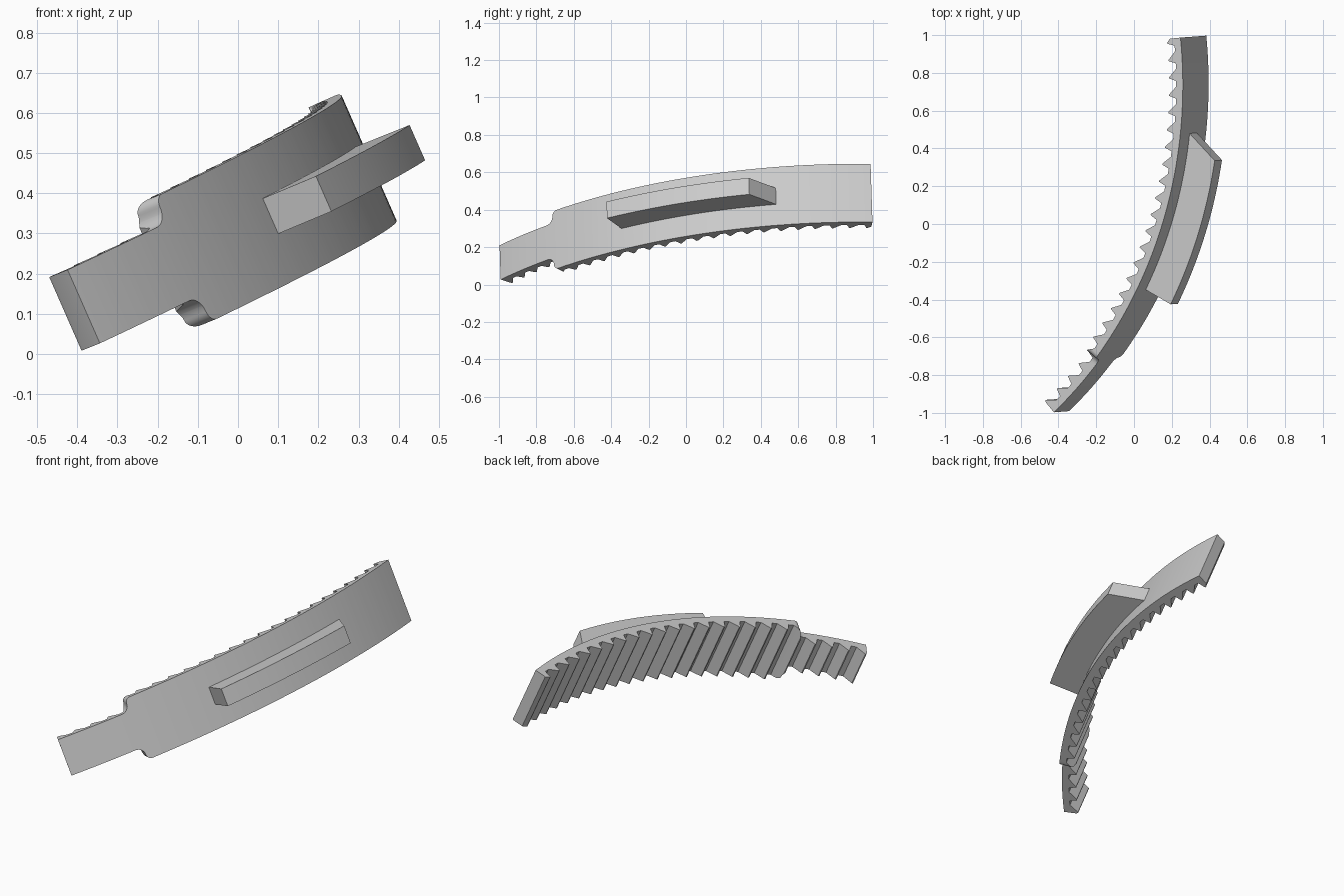
import bpy
import bmesh
from math import radians, sin, cos, pi, sqrt
from mathutils import Vector

cube = bpy.data.objects.get("Cube")
if cube:
    bpy.data.objects.remove(cube, do_unlink=True)

# Tilted frame: AXIS runs across the strip, U and V span the plane of the arc
AXIS = Vector((-0.402, -0.03, 0.915)).normalized()
U = Vector((0.916, 0, 0.402)).normalized()
V = AXIS.cross(U)
CENTRE = U * -1.855 + V * 0.78 + AXIS * 0.292

OUTER, ROOT, TIP = 2.35, 2.312, 2.271       # radii
START, END = -48.7, 5.4                     # sweep in degrees
TEETH, FIRST, PITCH = 24, -48.6, 2.32
NARROW, WIDE = 0.1, 0.17                    # half widths
NECK = -40.1                                # where the tang widens

steel = bpy.data.materials.new("plain_grey")
steel.use_nodes = True
grey = (0.6, 0.6, 0.6, 1)
steel.diffuse_color = grey
steel.node_tree.nodes["Principled BSDF"].inputs["Base Color"].default_value = grey


def point(r, deg, across):
    a = radians(deg)
    return CENTRE + U * (r * cos(a)) + V * (r * sin(a)) + AXIS * across


def sweep(name, sections):
    """Bridge four-cornered sections (inner r, inner deg, outer r, outer deg, half width)."""
    bm = bmesh.new()
    rings = []
    for ri, di, ro, do, w in sections:
        corners = ((ri, di, -w), (ro, do, -w), (ro, do, w), (ri, di, w))
        rings.append([bm.verts.new(point(*c)) for c in corners])
    for p, q in zip(rings, rings[1:]):
        for i in range(4):
            j = (i + 1) % 4
            bm.faces.new((p[i], p[j], q[j], q[i]))
    bm.faces.new(rings[0])
    bm.faces.new(rings[-1])
    bmesh.ops.recalc_face_normals(bm, faces=bm.faces)
    mesh = bpy.data.meshes.new(name)
    bm.to_mesh(mesh)
    bm.free()
    mesh.materials.append(steel)
    obj = bpy.data.objects.new(name, mesh)
    bpy.context.collection.objects.link(obj)
    bpy.ops.object.select_all(action="DESELECT")
    obj.select_set(True)
    bpy.context.view_layer.objects.active = obj
    bpy.ops.object.shade_smooth_by_angle(angle=radians(28))
    return obj


# Tooth outline as (degrees, radius) pairs
outline = []
for k in range(TEETH):
    t = FIRST + k * PITCH
    outline += [(t - 0.34, ROOT), (t, TIP), (t + 0.15, TIP), (t + 1.25, ROOT)]


def inner_radius(d):
    for (d0, r0), (d1, r1) in zip(outline, outline[1:]):
        if d0 <= d <= d1:
            return r0 + (r1 - r0) * (d - d0) / (d1 - d0)
    return ROOT


# Shoulder: concave then convex quarter round
R_IN, R_OUT = 0.042, 0.028
DEG = 180 / pi / OUTER


def half_width(d):
    s = (d - NECK) / DEG
    if s <= 0:
        return NARROW
    if s <= R_IN:
        return NARROW + R_IN - sqrt(R_IN ** 2 - s ** 2)
    s = R_IN + R_OUT - s
    if s <= 0:
        return WIDE
    return WIDE - R_OUT + sqrt(max(R_OUT ** 2 - s ** 2, 0))


stations = {round(d, 4) for d, r in outline if START < d < END} | {START, END}
for i in range(9):
    a = i * pi / 16
    stations.add(round(NECK + DEG * R_IN * sin(a), 4))
    stations.add(round(NECK + DEG * (R_IN + R_OUT * (1 - cos(a))), 4))

sweep("toothed_strip", [(inner_radius(d), d, OUTER, d, half_width(d))
                        for d in sorted(stations)])

# Raised rib on the convex face: square near end, slanted far end
STEPS = 20
sweep("outer_rib", [(OUTER - 0.01, -28.4 + 21.5 * i / STEPS,
                     2.513, -28.4 + 18.45 * i / STEPS, 0.048)
                    for i in range(STEPS + 1)])
